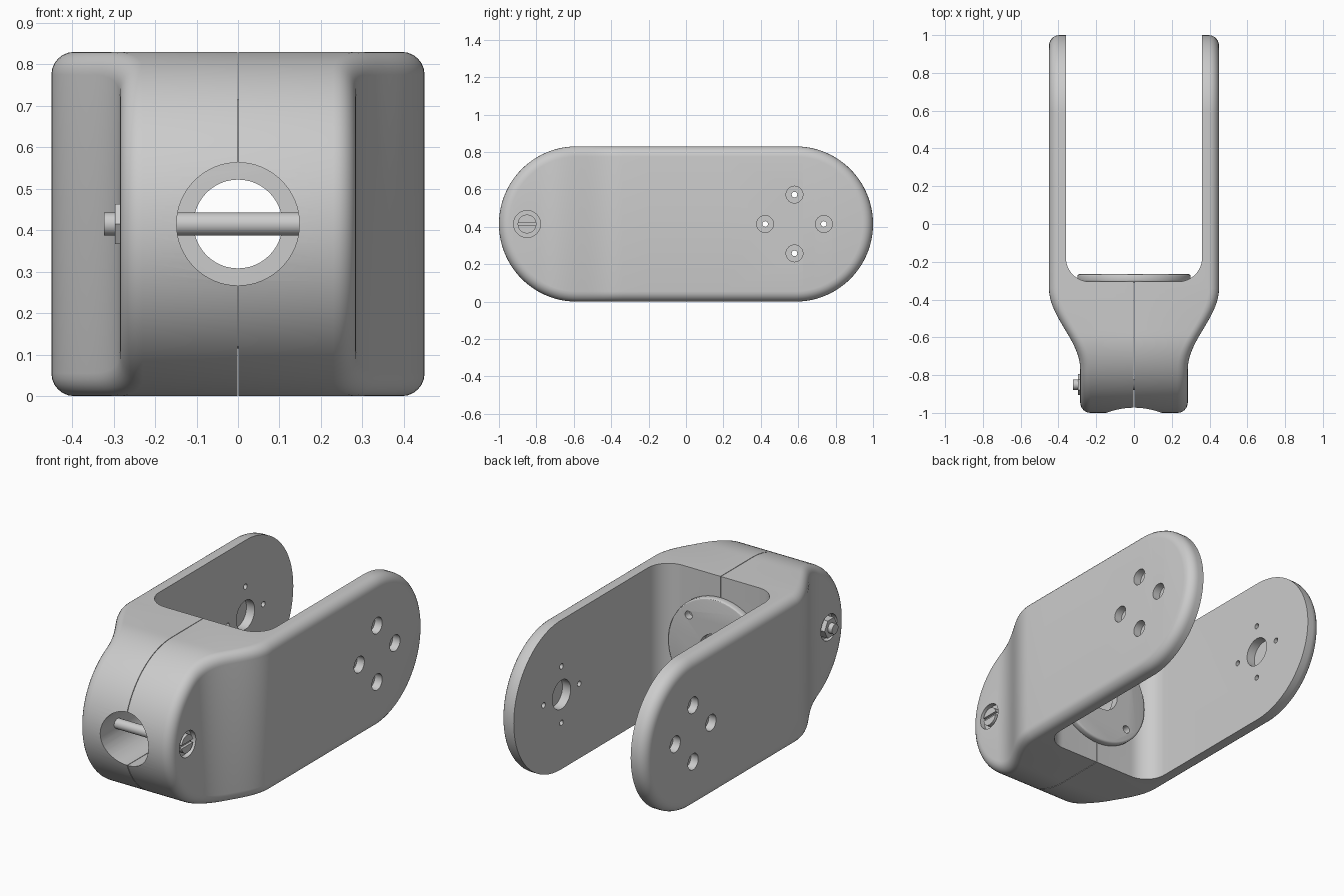
import bpy, bmesh, math
from math import sin, cos, pi, radians
from mathutils import Matrix

if "Cube" in bpy.data.objects:
    bpy.data.objects.remove(bpy.data.objects["Cube"])

ZC, R, YC = 0.415, 0.415, 0.585      # stadium centre height, end radius, end centres
BOLT_Y, HUB_Y = -0.85, 0.58


def mesh_object(name, bm):
    bmesh.ops.recalc_face_normals(bm, faces=bm.faces[:])
    me = bpy.data.meshes.new(name)
    bm.to_mesh(me)
    bm.free()
    ob = bpy.data.objects.new(name, me)
    bpy.context.collection.objects.link(ob)
    return ob


def cylinder(name, r, a, b, axis, u, v, sides=48):
    """Cylinder from a to b along x (centre y=u, z=v) or along y (centre x=u, z=v)."""
    bm = bmesh.new()
    bmesh.ops.create_cone(bm, cap_ends=True, segments=sides, radius1=r, radius2=r, depth=b - a)
    m = (a + b) / 2
    if axis == 'X':
        mat = Matrix.Translation((m, u, v)) @ Matrix.Rotation(pi / 2, 4, 'Y')
    else:
        mat = Matrix.Translation((u, m, v)) @ Matrix.Rotation(pi / 2, 4, 'X')
    bm.transform(mat)
    return mesh_object(name, bm)


def box(name, size, loc):
    bm = bmesh.new()
    bmesh.ops.create_cube(bm, size=1)
    bm.transform(Matrix.Translation(loc) @ Matrix.Diagonal((*size, 1)))
    return mesh_object(name, bm)


def apply(ob, kind, **props):
    m = ob.modifiers.new(kind, kind)
    for k, val in props.items():
        setattr(m, k, val)
    bpy.context.view_layer.objects.active = ob
    bpy.ops.object.modifier_apply(modifier=m.name)


def cut(ob, *cutters):
    for c in cutters:
        c.hide_render = True
        apply(ob, 'BOOLEAN', operation='DIFFERENCE', solver='EXACT', object=c)
        bpy.data.objects.remove(c)


def smooth(ob):
    bpy.ops.object.select_all(action='DESELECT')
    ob.select_set(True)
    bpy.context.view_layer.objects.active = ob
    bpy.ops.object.shade_smooth_by_angle(angle=radians(30))


def half_width(y):
    """Outer half width: wide arms easing into the narrow neck."""
    t = min(max((-0.34 - y) / 0.43, 0), 1)
    return 0.45 - 0.165 * (1 - cos(pi * t)) / 2


def half_body():
    """Right half of the fork: stadium side outline with a rounded outer edge."""
    r, seam, n, k = 0.055, 0.0015, 28, 6

    def outline(d):
        rad = R - d
        pts = [(YC + rad * cos(a), rad * sin(a)) for a in [pi / 2 * i / n for i in range(n)]]
        pts += [(y, rad) for y in [YC, 0.2, -0.2, -0.34] + [-0.34 - 0.0245 * i for i in range(1, 10)]]
        pts += [(-YC + rad * cos(a), rad * sin(a)) for a in [pi / 2 * (1 + i / n) for i in range(n + 1)]]
        return pts

    columns = [[(seam, y, z) for y, z in outline(0)]]
    for i in range(k + 1):
        t = pi / 2 * i / k
        columns.append([(half_width(y) - r * (1 - sin(t)), y, z) for y, z in outline(r * (1 - cos(t)))])
    columns += [[(x, y, -z) for x, y, z in c] for c in reversed(columns)]
    bm = bmesh.new()
    grid = [[bm.verts.new((x, y, z + ZC)) for x, y, z in c] for c in columns]
    for j in range(len(grid)):
        a, b = grid[j], grid[(j + 1) % len(grid)]
        for i in range(len(a) - 1):
            bm.faces.new((a[i], a[i + 1], b[i + 1], b[i]))
    bmesh.ops.remove_doubles(bm, verts=bm.verts[:], dist=1e-5)
    return mesh_object("fork_body", bm)


def pocket():
    """U-shaped space between the arms."""
    w, floor, r, n = 0.36, -0.305, 0.125, 12
    arc = [(w - r + r * cos(a), floor + r - r * sin(a)) for a in [pi / 2 * i / n for i in range(n + 1)]]
    side = [(w, 1.2)] + arc
    pts = side + [(-x, y) for x, y in reversed(side)]
    bm = bmesh.new()
    face = bm.faces.new([bm.verts.new((x, y, -0.2)) for x, y in pts])
    ext = bmesh.ops.extrude_face_region(bm, geom=[face])
    top = [g for g in ext['geom'] if isinstance(g, bmesh.types.BMVert)]
    bmesh.ops.translate(bm, verts=top, vec=(0, 0, 1.3))
    return mesh_object("pocket_cutter", bm)


# Fork body: half shape, cut-outs, then mirrored across the seam
body = half_body()
cut(body, pocket(),
    cylinder("bore", 0.148, -1.2, -0.2, 'Y', 0, ZC, 64),
    cylinder("bolt_recess", 0.072, 0.257, 0.5, 'X', BOLT_Y, ZC),
    cylinder("hub_recess", 0.08, 0.3, 0.41, 'X', HUB_Y, ZC))
for i in range(4):
    y, z = HUB_Y + 0.157 * cos(i * pi / 2), ZC + 0.157 * sin(i * pi / 2)
    cut(body, cylinder("screw_recess", 0.045, 0.405, 0.6, 'X', y, z, 32),
        cylinder("screw_hole", 0.015, 0.3, 0.6, 'X', y, z, 20))
apply(body, 'MIRROR', use_mirror_merge=False)
smooth(body)

# Flanged disc on the pocket floor
disc = cylinder("mounting_disc", 0.3, -0.309, -0.265, 'Y', 0, ZC, 72)
apply(disc, 'BEVEL', width=0.012, segments=3, limit_method='ANGLE', angle_limit=radians(40))
cut(disc, cylinder("disc_bore", 0.107, -0.4, -0.2, 'Y', 0, ZC))
for i in range(4):
    a = pi / 4 + i * pi / 2
    cut(disc, cylinder("disc_hole", 0.022, -0.4, -0.2, 'Y', 0.24 * cos(a), ZC + 0.24 * sin(a), 24))
smooth(disc)

# Clamp bolt with slotted head on the right and nut on the left
shaft = cylinder("bolt_shaft", 0.028, -0.323, 0.26, 'X', BOLT_Y, ZC, 32)
head = cylinder("bolt_head", 0.05, 0.25, 0.283, 'X', BOLT_Y, ZC, 40)
cut(head, box("slot", (0.03, 0.2, 0.018), (0.283, BOLT_Y, ZC)))
nut = cylinder("bolt_nut", 0.056, -0.297, -0.25, 'X', BOLT_Y, ZC, 6)
for part in (shaft, head, nut):
    smooth(part)
